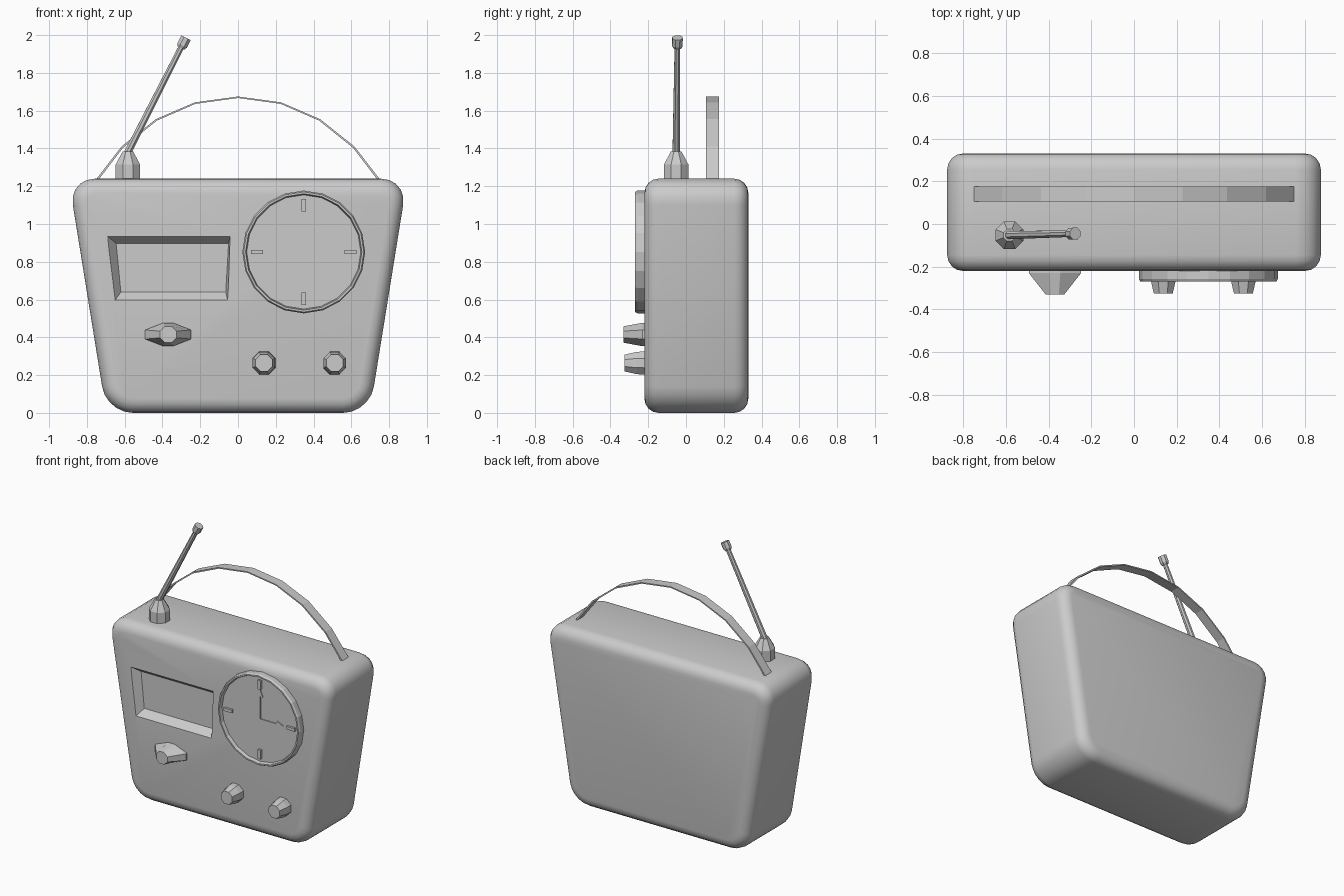
import bpy, bmesh, math
from mathutils import Vector

if "Cube" in bpy.data.objects:
    bpy.data.objects.remove(bpy.data.objects["Cube"])

FRONT = -0.22


def finish(name, bm):
    bmesh.ops.recalc_face_normals(bm, faces=bm.faces)
    me = bpy.data.meshes.new(name)
    bm.to_mesh(me)
    bm.free()
    ob = bpy.data.objects.new(name, me)
    bpy.context.collection.objects.link(ob)
    return ob


def loft(name, rings, caps=True, closed=False):
    """Skin equal-length rings of points into one mesh."""
    bm = bmesh.new()
    rows = [[bm.verts.new(p) for p in r] for r in rings]
    n = len(rows[0])
    pairs = list(zip(rows, rows[1:])) + ([(rows[-1], rows[0])] if closed else [])
    for a, b in pairs:
        for i in range(n):
            j = (i + 1) % n
            bm.faces.new((a[i], a[j], b[j], b[i]))
    if caps and not closed:
        bm.faces.new(rows[0])
        bm.faces.new(rows[-1])
    return finish(name, bm)


def lathe(name, start, direction, profile, sides=8, turn=0.5):
    """Faceted round part: profile is (distance along axis, radius)."""
    q = Vector(direction).normalized().to_track_quat('Z', 'Y')
    angs = [2 * math.pi * (i + turn) / sides for i in range(sides)]
    return loft(name, [[Vector(start) + q @ Vector((r * math.cos(a), r * math.sin(a), d))
                        for a in angs] for d, r in profile])


def slab(name, outline, y0, y1):
    """Flat front-facing shape with thickness in y."""
    return loft(name, [[(x, y, z) for x, z in outline] for y in (y0, y1)])


# Body: tapered box, large side corners, smaller front and back rounding
bm = bmesh.new()
sect = [(-0.697, 0), (0.697, 0), (0.897, 1.24), (-0.897, 1.24)]
f, b = [[bm.verts.new((x, y, z)) for x, z in sect] for y in (FRONT, 0.33)]
bm.faces.new(f)
bm.faces.new(b)
for i in range(4):
    j = (i + 1) % 4
    bm.faces.new((f[i], f[j], b[j], b[i]))
bmesh.ops.recalc_face_normals(bm, faces=bm.faces)
long_edges = [e for e in bm.edges if abs(e.verts[0].co.y - e.verts[1].co.y) > 0.1]
bmesh.ops.bevel(bm, geom=long_edges, offset=0.14, segments=5, profile=0.5, affect='EDGES')
rim = [e for e in bm.edges if abs(e.verts[0].co.y - e.verts[1].co.y) < 0.1]
bmesh.ops.bevel(bm, geom=rim, offset=0.075, segments=4, profile=0.5, affect='EDGES')
body = finish("radio_body", bm)

# Display window: slope-sided recess cut into the front
outer = [(-0.65, 0.597), (-0.055, 0.597), (-0.042, 0.935), (-0.69, 0.935)]
inner = [(-0.62, 0.64), (-0.065, 0.64), (-0.05, 0.897), (-0.645, 0.897)]


def window(y):
    t = (y - FRONT) / 0.05
    return [(o[0] + (i[0] - o[0]) * t, y, o[1] + (i[1] - o[1]) * t)
            for o, i in zip(outer, inner)]


cutter = loft("window_cutter", [window(FRONT - 0.02), window(FRONT + 0.05)])
cutter.hide_render = True
mod = body.modifiers.new("window", 'BOOLEAN')
mod.operation = 'DIFFERENCE'
mod.object = cutter
mod.solver = 'EXACT'
bpy.context.view_layer.objects.active = body
body.select_set(True)
bpy.ops.object.modifier_apply(modifier=mod.name)
bpy.data.objects.remove(cutter, do_unlink=True)
bpy.ops.object.shade_smooth_by_angle(angle=math.radians(30))
body.select_set(False)

# Clock dial: raised rim around a sunken face
CX, CZ = 0.348, 0.852
lathe("clock_dial", (CX, FRONT + 0.02, CZ), (0, -1, 0),
      [(0, 0.325), (0.057, 0.325), (0.07, 0.318), (0.07, 0.308), (0.045, 0.302)],
      sides=20, turn=0)
FACE = FRONT - 0.025

# Hour marks and arrow hands, turned about the dial centre
def dial_part(name, outline, quarter, y1):
    a = quarter * math.pi / 2
    slab(name, [(CX + x * math.cos(a) + z * math.sin(a),
                 CZ - x * math.sin(a) + z * math.cos(a)) for x, z in outline],
         FACE + 0.005, y1)


mark = [(-0.011, 0.215), (0.011, 0.215), (0.011, 0.28), (-0.011, 0.28)]
for k in range(4):
    dial_part(f"hour_mark_{k + 1}", mark, k, FACE - 0.015)


def arrow(length):
    w, h, s = 0.003, 0.023, length - 0.05
    return [(-w, 0), (w, 0), (w, s), (h, s), (0, length), (-h, s), (-w, s)]


dial_part("minute_hand", arrow(0.212), 0, FACE - 0.006)
dial_part("hour_hand", arrow(0.182), 1, FACE - 0.006)

# Round knobs
for side, x in (("left", 0.137), ("right", 0.512)):
    lathe(f"{side}_knob", (x, FRONT + 0.01, 0.264), (0, -1, 0),
          [(0, 0.066), (0.05, 0.064), (0.115, 0.048)])

# Selector knob: winged base narrowing to an octagonal cap
KX, KZ = -0.37, 0.415
base = [(0.122, 0.024), (0.025, 0.062), (-0.025, 0.062), (-0.122, 0.024),
        (-0.122, -0.024), (-0.025, -0.062), (0.025, -0.062), (0.122, -0.024)]
cap = [(0.047 * math.cos(math.pi * (i + 0.5) / 4), 0.047 * math.sin(math.pi * (i + 0.5) / 4))
       for i in range(8)]
loft("selector_knob", [[(KX + x, y, KZ + z) for x, z in ring]
                       for y, ring in ((FRONT + 0.01, base), (FRONT - 0.01, base), (-0.33, cap))])

# Antenna: socket, leaning rod and tip
lathe("antenna_socket", (-0.583, -0.052, 1.22), (0, 0, 1),
      [(0, 0.07), (0.095, 0.07), (0.165, 0.03)])
foot, tip = Vector((-0.588, -0.052, 1.37)), Vector((-0.275, -0.045, 1.986))
lean = tip - foot
lathe("antenna_rod", foot, lean, [(0, 0.021), (lean.length - 0.03, 0.016)])
lathe("antenna_tip", tip - lean.normalized() * 0.06, lean,
      [(0, 0.022), (0.015, 0.03), (0.06, 0.03)])

# Carrying handle: thin arched strap
half = [(0.76, 1.225), (0.617, 1.41), (0.435, 1.555), (0.228, 1.644)]
path = [(-x, z) for x, z in half] + [(0, 1.675)] + half[::-1]
loft("carrying_handle", [[(x, 0.105, z), (x, 0.175, z),
                          (x * 0.989, 0.175, z - 0.008), (x * 0.989, 0.105, z - 0.008)]
                         for x, z in path])
